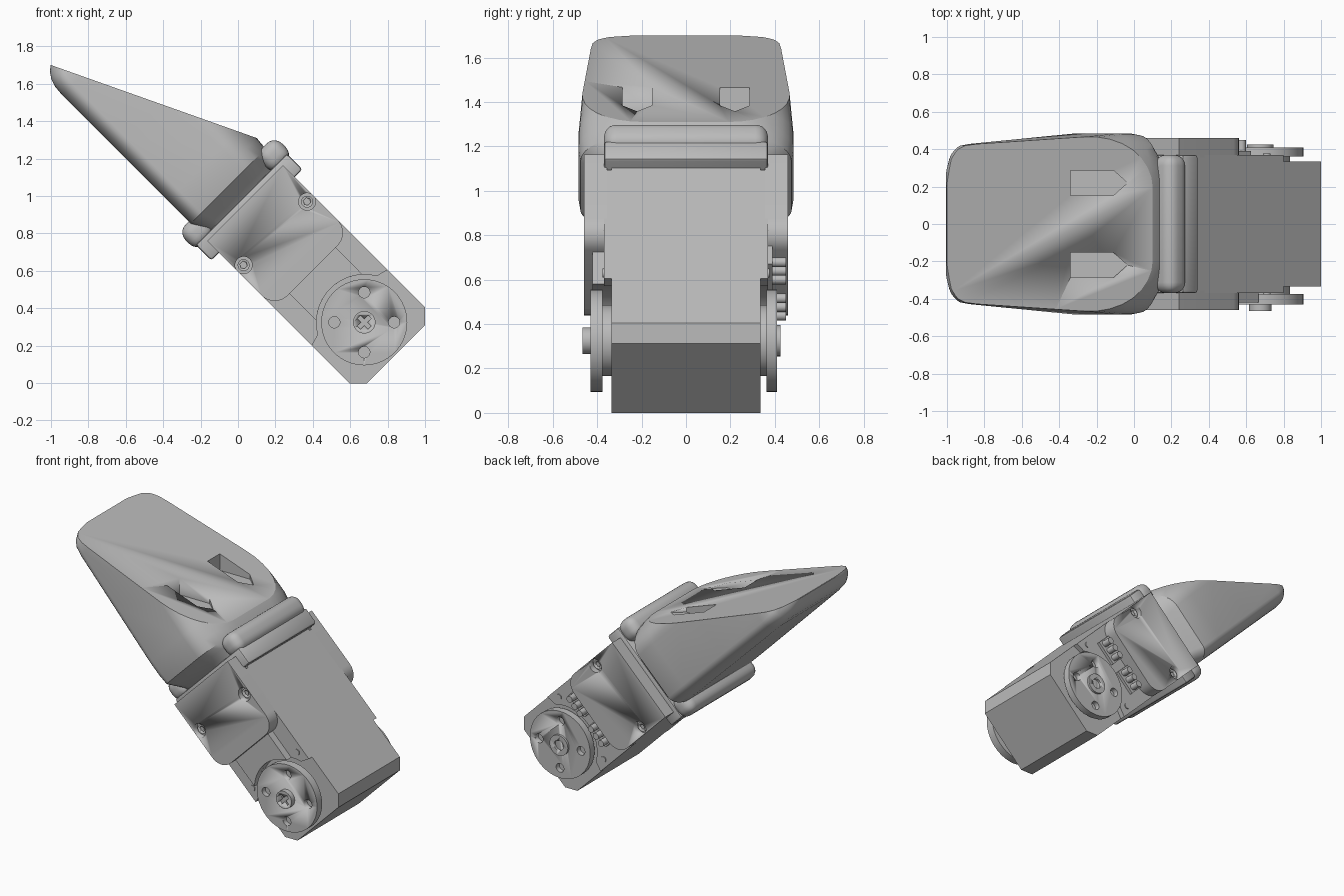
import bpy, bmesh, math
from mathutils import Matrix, Vector

cube = bpy.data.objects.get("Cube")
if cube:
    bpy.data.objects.remove(cube, do_unlink=True)

grey = bpy.data.materials.new("plain_grey")
grey.use_nodes = True
grey.diffuse_color = (0.5, 0.5, 0.5, 1)
grey.node_tree.nodes["Principled BSDF"].inputs["Base Color"].default_value = (0.5, 0.5, 0.5, 1)

# Tilted frame: local x = across, local y = axle direction, local z = towards the finger tip
FRAME = Matrix.Translation((0.675, 0, 0.325)) @ Matrix.Rotation(math.radians(-45), 4, 'Y')


def finish(name, bm, frame=FRAME, angle=30):
    bmesh.ops.recalc_face_normals(bm, faces=bm.faces)
    mesh = bpy.data.meshes.new(name)
    bm.to_mesh(mesh)
    bm.free()
    mesh.materials.append(grey)
    ob = bpy.data.objects.new(name, mesh)
    ob.matrix_world = frame
    bpy.context.collection.objects.link(ob)
    bpy.ops.object.select_all(action='DESELECT')
    ob.select_set(True)
    bpy.context.view_layer.objects.active = ob
    bpy.ops.object.shade_smooth_by_angle(angle=math.radians(angle))
    return ob


def prism(name, outline, y0, y1):
    """Extrude an (across, along) outline in the axle direction."""
    bm = bmesh.new()
    face = bm.faces.new([bm.verts.new((a, y0, b)) for a, b in outline])
    ext = bmesh.ops.extrude_face_region(bm, geom=[face])
    moved = [g for g in ext["geom"] if isinstance(g, bmesh.types.BMVert)]
    bmesh.ops.translate(bm, verts=moved, vec=(0, y1 - y0, 0))
    return finish(name, bm)


def arc(r, start, end, n, cx=0, cz=0):
    steps = [math.radians(start + (end - start) * i / n) for i in range(n + 1)]
    return [(cx + r * math.cos(t), cz + r * math.sin(t)) for t in steps]


def cylinder(name, r, y0, y1, across=0, along=0, n=32):
    return prism(name, arc(r, 0, 360, n, across, along)[:-1], y0, y1)


def box(name, lo, hi, bevel=0.0, seg=4):
    bm = bmesh.new()
    bmesh.ops.create_cube(bm, size=1)
    for v in bm.verts:
        v.co = Vector([(l + h) / 2 + c * (h - l) for c, l, h in zip(v.co, lo, hi)])
    if bevel:
        bmesh.ops.bevel(bm, geom=bm.edges[:], offset=bevel, segments=seg,
                        profile=0.5, affect='EDGES')
    return finish(name, bm)


def cut(target, cutters):
    for c in cutters:
        c.hide_render = True
        mod = target.modifiers.new("cut", 'BOOLEAN')
        mod.operation, mod.object, mod.solver = 'DIFFERENCE', c, 'EXACT'
        bpy.context.view_layer.objects.active = target
        bpy.ops.object.modifier_apply(modifier=mod.name)
        bpy.data.objects.remove(c, do_unlink=True)


# Motor body with chamfered end
W, END, CH = 0.287, -0.24, 0.066
prism("motor_body", [(-W, 0.82), (-W, END + CH), (-W + CH, END), (W - CH, END),
                     (W, END + CH), (W, 0.82)], -0.335, 0.335)

# Mounting flange and the two rounded bars on it
box("mounting_flange", (-0.345, -0.37, 0.812), (0.345, 0.37, 0.93), 0.015, 2)
for side, name in ((-1, "lower_bar"), (1, "upper_bar")):
    edges = sorted((side * 0.215, side * 0.365))
    box(name, (edges[0], -0.37, 0.9), (edges[1], 0.37, 1.045), 0.058, 5)

for s, label in ((-1, "front"), (1, "back")):
    # Side plate with rounded lower corners and counterbored screw holes
    r, low = 0.1, 0.39
    outline = ([(-W, 0.9)] + arc(r, 180, 270, 8, -W + r, low + r)
               + arc(r, 270, 360, 8, W - r, low + r) + [(W, 0.9)])
    plate = prism(label + "_side_plate", outline, s * 0.355, s * 0.46)
    holes = []
    for a in (-0.24, 0.24):
        holes.append(cylinder("hole", 0.046, s * 0.42, s * 0.5, a, 0.672, 20))
    cut(plate, holes)
    for a in (-0.24, 0.24):
        screw = cylinder(label + "_plate_screw", 0.032, s * 0.41, s * 0.437, a, 0.672, 20)
        cut(screw, [cylinder("hole", 0.02, s * 0.425, s * 0.5, a, 0.672, 6)])

    # Raised cover that wraps around the round horn
    rim = arc(0.255, 150, 30, 20)
    prism(label + "_cover", [(-W, 0.8), (-W, 0.11)] + rim + [(W, 0.11), (W, 0.8)],
          s * 0.33, s * 0.37)
    for a in (-0.24, 0.24):
        cylinder(label + "_cover_screw", 0.02, s * 0.36, s * 0.376, a, 0.19, 16)

    # Horn disc with four holes
    inner, outer = (0.375, 0.43) if s < 0 else (0.362, 0.41)
    cylinder(label + "_hub", 0.16, s * 0.33, s * (inner + 0.005))
    horn = cylinder(label + "_horn", 0.23, s * inner, s * outer, n=64)
    cut(horn, [cylinder("hole", 0.03, s * (outer - 0.035), s * 0.5,
                        0.16 * math.cos(t), 0.16 * math.sin(t), 20)
               for t in [math.radians(45 + 90 * k) for k in range(4)]])

# Front centre tile and cross-head screw
prism("front_centre_tile", [(-0.175, 0.42)] + arc(0.255, 133, 47, 16) + [(0.175, 0.42)],
      -0.36, -0.42)
head = cylinder("cross_screw", 0.06, -0.42, -0.465)
cut(head, [box("slot", (-0.04, -0.5, -0.012), (0.04, -0.45, 0.012)),
           box("slot", (-0.012, -0.5, -0.04), (0.012, -0.45, 0.04))])

# Back boss with its hole
boss = cylinder("back_boss", 0.07, 0.4, 0.425)
cut(boss, [cylinder("hole", 0.035, 0.408, 0.5)])

# Two three-pin sockets at the back
for a in (0.18, 0.125, 0.07, -0.05, -0.105, -0.16):
    cylinder("socket_pin", 0.022, 0.36, 0.45, a, 0.32, 16)
for a in (0.125, -0.105):
    box("socket_base", (a - 0.085, 0.36, 0.28), (a + 0.085, 0.39, 0.4))


# Finger: rounded sections lofted along its length, then sliced by the sloping top
def section(bm, along, half, low, high):
    def corner(ry, rx, flip):
        quarter = [math.radians(90 * i / 8) for i in range(9)]
        return [((half - ry) + ry * math.sin(t), rx * math.cos(t)) for t in quarter]
    ry = half * 0.3
    rx = 0.08
    right = [(y, low + rx - c) for y, c in corner(ry, rx, 0)]
    ry = half * 0.6
    rx = 0.17
    right += [(y, high - rx + c) for y, c in reversed(corner(ry, rx, 1))]
    ring = right + [(-y, x) for y, x in reversed(right)]
    return [bm.verts.new((x, y, along)) for y, x in ring]


bm = bmesh.new()
stations = [(0.88, 0.33, -0.25, 0.25), (0.95, 0.38, -0.26, 0.265), (0.99, 0.43, -0.27, 0.275),
            (1.03, 0.475, -0.283, 0.283), (1.1, 0.484, -0.283, 0.29), (1.2, 0.484, -0.283, 0.29),
            (1.6, 0.456, -0.283, 0.29), (2.0, 0.428, -0.283, 0.29), (2.06, 0.42, -0.278, 0.29),
            (2.1, 0.4, -0.265, 0.29), (2.135, 0.36, -0.242, 0.29), (2.157, 0.27, -0.215, 0.29)]
rings = [section(bm, *st) for st in stations]
for ra, rb in zip(rings, rings[1:]):
    for i in range(len(ra)):
        j = (i + 1) % len(ra)
        bm.faces.new((ra[i], ra[j], rb[j], rb[i]))
bm.faces.new(rings[0])
bm.faces.new(rings[-1])
top_a, top_b = Vector((0.29, 0, 1.103)), Vector((-0.212, 0, 2.157))
slope = top_b - top_a
normal = Vector((slope.z, 0, -slope.x))
bmesh.ops.bisect_plane(bm, geom=bm.verts[:] + bm.edges[:] + bm.faces[:], dist=1e-5,
                       plane_co=top_a, plane_no=normal, clear_outer=True)
bmesh.ops.holes_fill(bm, edges=[e for e in bm.edges if e.is_boundary])
finger = finish("finger", bm, angle=25)

# Two pointed pockets in the sloping top
pockets = []
for y in (-0.22, 0.22):
    bm = bmesh.new()
    pts = [(-0.34, -0.067), (-0.11, -0.067), (-0.035, 0), (-0.11, 0.067), (-0.34, 0.067)]
    face = bm.faces.new([bm.verts.new((px, y + py, 1.352)) for px, py in pts])
    ext = bmesh.ops.extrude_face_region(bm, geom=[face])
    bmesh.ops.translate(bm, vec=(0, 0, 0.3),
                        verts=[g for g in ext["geom"] if isinstance(g, bmesh.types.BMVert)])
    pockets.append(finish("pocket", bm, Matrix.Identity(4)))
cut(finger, pockets)
